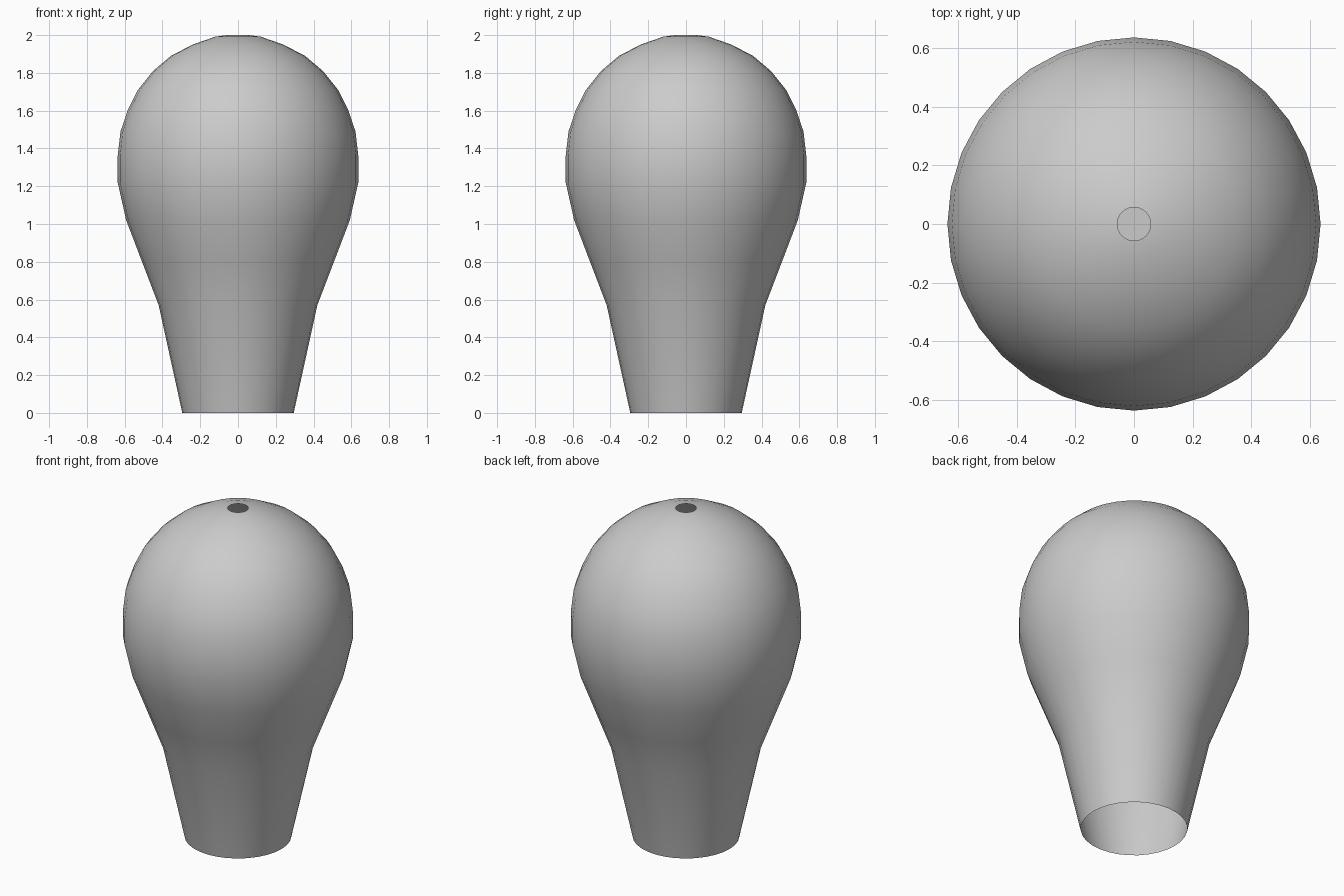
import bpy, bmesh
from math import sin, cos, pi

if "Cube" in bpy.data.objects:
    bpy.data.objects.remove(bpy.data.objects["Cube"])

SIDES = 32


def ring(bm, r, z):
    return [bm.verts.new((r * cos(2 * pi * i / SIDES), r * sin(2 * pi * i / SIDES), z))
            for i in range(SIDES)]


def finish(name, bm):
    mesh = bpy.data.meshes.new(name)
    bm.to_mesh(mesh)
    bm.free()
    for p in mesh.polygons:
        p.use_smooth = True
    obj = bpy.data.objects.new(name, mesh)
    bpy.context.collection.objects.link(obj)
    return obj


# Bulb shell: thin revolved surface, open at the neck and at the small top hole
profile = [(0.295, 0), (0.42, 0.57), (0.508, 0.80), (0.592, 1.02), (0.637, 1.22),
           (0.637, 1.36), (0.622, 1.49), (0.585, 1.60), (0.53, 1.71), (0.45, 1.81),
           (0.355, 1.89), (0.24, 1.95), (0.12, 1.992), (0.057, 2.0)]
bm = bmesh.new()
rings = [ring(bm, r, z) for r, z in profile]
for lo, hi in zip(rings, rings[1:]):
    for i in range(SIDES):
        j = (i + 1) % SIDES
        bm.faces.new((lo[i], lo[j], hi[j], hi[i]))
finish("bulb_shell", bm)

# Small inner disc seen through the top hole
bm = bmesh.new()
bm.faces.new(ring(bm, 0.07, 0.57))
finish("inner_disc", bm)
